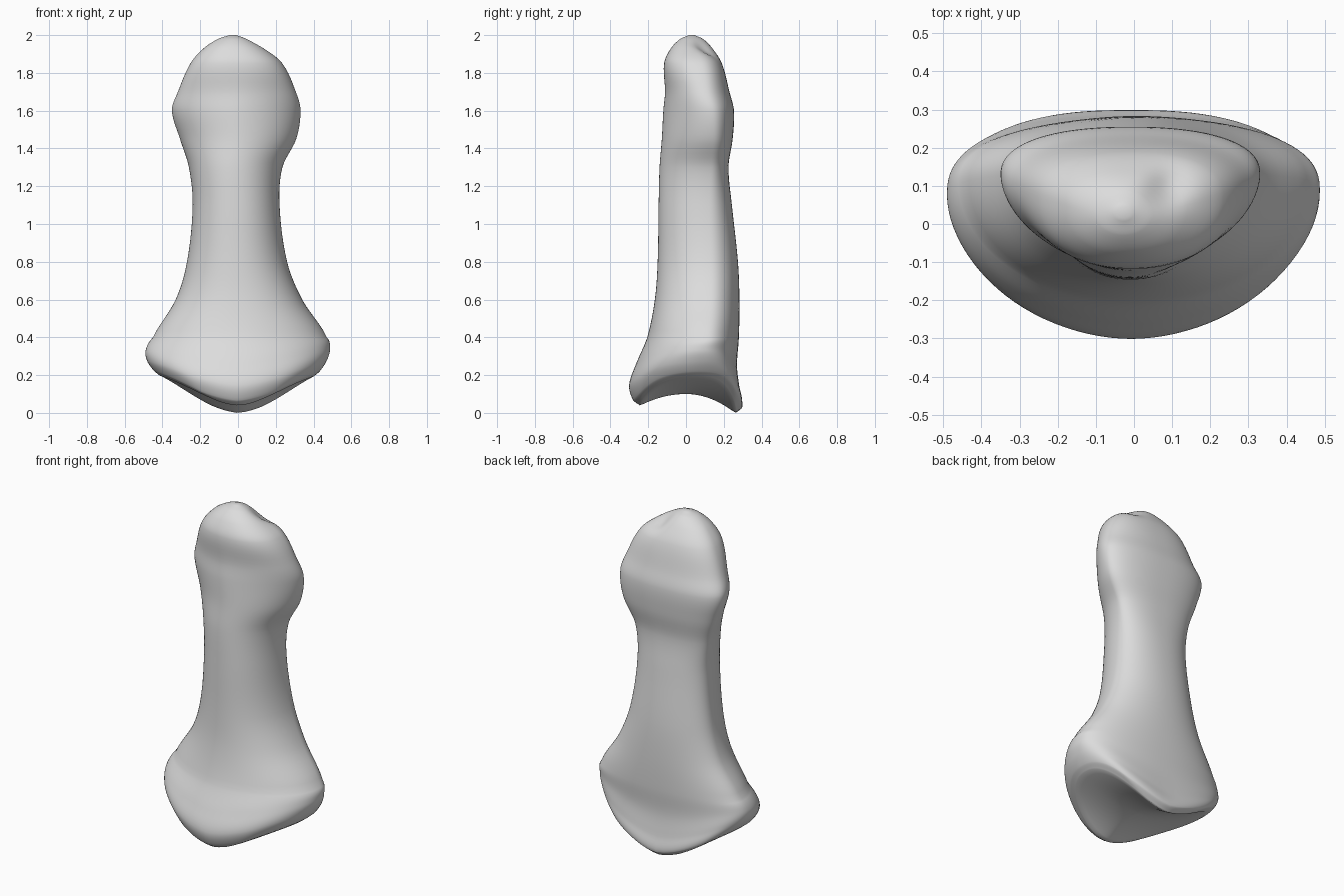
import bpy, bmesh, math

if "Cube" in bpy.data.objects:
    bpy.data.objects.remove(bpy.data.objects["Cube"])

# Bone sections: height, left, right, front, back, y of widest point, front and back roundness
ROWS = [
    (0.00, -.415, .400, -.245, .265, .06, 1.9, 2.4),
    (0.03, -.447, .432, -.280, .298, .06, 1.9, 2.5),
    (0.12, -.482, .468, -.301, .284, .07, 1.9, 2.6),
    (0.25, -.488, .487, -.262, .270, .08, 1.9, 2.5),
    (0.40, -.450, .470, -.205, .280, .11, 2.0, 2.2),
    (0.60, -.330, .340, -.165, .283, .13, 2.1, 2.1),
    (0.80, -.270, .260, -.150, .275, .13, 2.1, 2.1),
    (1.10, -.240, .220, -.145, .243, .12, 2.1, 2.2),
    (1.30, -.260, .235, -.140, .225, .13, 2.0, 2.3),
    (1.45, -.307, .308, -.128, .247, .14, 1.85, 2.3),
    (1.60, -.350, .331, -.120, .254, .13, 1.8, 2.3),
    (1.70, -.318, .306, -.111, .230, .10, 1.9, 2.3),
    (1.85, -.252, .235, -.116, .190, .07, 2.2, 2.4),
    (1.93, -.182, .140, -.080, .140, .05, 2.2, 2.2),
    (1.98, -.105, .050, -.030, .090, .03, 2.0, 2.0),
    (2.00, -.045, -.010, .015, .045, .03, 2.0, 2.0),
]
SIDES = 96
STEPS = 6
BASE_TOP = 0.4


def slope(i, c):
    a, b = ROWS[max(i - 1, 0)], ROWS[min(i + 1, len(ROWS) - 1)]
    return (b[c] - a[c]) / (b[0] - a[0])


def section(i, u):
    """Smoothly interpolated section between rows i and i+1."""
    p, q = ROWS[i], ROWS[i + 1]
    h = q[0] - p[0]
    out = [p[0] + u * h]
    for c in range(1, 8):
        out.append((2*u**3 - 3*u*u + 1) * p[c] + (u**3 - 2*u*u + u) * h * slope(i, c)
                   + (3*u*u - 2*u**3) * q[c] + (u**3 - u*u) * h * slope(i + 1, c))
    return out


def socket_height(x, y):
    """Hollow joint surface under the base: front and back lips, levelling out at the sides."""
    if y < 0:
        g = 0.1 - 0.06 * min(1, (y / 0.24) ** 2)
    else:
        g = 0.1 - 0.1 * min(1, (y / 0.26) ** 2)
    w = (abs(x) / 0.42) ** 1.5
    return g + (0.2 - g) * w


def ring_points(s):
    t, xl, xr, yf, yb, yw, nf, nb = s
    cx, a = (xl + xr) / 2, (xr - xl) / 2
    pts = []
    for k in range(SIDES):
        ang = 2 * math.pi * k / SIDES
        c, sn = math.cos(ang), math.sin(ang)
        n, d = (nb, yb - yw) if sn >= 0 else (nf, yw - yf)
        x = cx + a * math.copysign(abs(c) ** (2 / n), c)
        y = yw + d * math.copysign(abs(sn) ** (2 / n), sn)
        z = t
        if t < BASE_TOP:
            zb = socket_height(x, y)
            z = zb + t / BASE_TOP * (BASE_TOP - zb)
        # small notch beside the tip
        z -= 0.03 * math.exp(-((x - .09)**2 + (y - .1)**2) / .003) * max(0, min(1, (t - 1.75) / .1))
        pts.append((x, y, z))
    return pts


bm = bmesh.new()
rings = []

# Joint socket: rim shrunk towards the middle
rim = ring_points(ROWS[0])
MID = (0.0, 0.03)
for f in [j / 12 for j in range(1, 12)]:
    ring = []
    for x, y, z in rim:
        px, py = MID[0] + (x - MID[0]) * f, MID[1] + (y - MID[1]) * f
        ring.append(bm.verts.new((px, py, socket_height(px, py))))
    rings.append(ring)

# Base, shaft and head
for i in range(len(ROWS) - 1):
    for j in range(STEPS):
        rings.append([bm.verts.new(p) for p in ring_points(section(i, j / STEPS))])
rings.append([bm.verts.new(p) for p in ring_points(ROWS[-1])])

for a, b in zip(rings, rings[1:]):
    for k in range(SIDES):
        m = (k + 1) % SIDES
        bm.faces.new((a[k], a[m], b[m], b[k]))
centre = bm.verts.new((*MID, socket_height(*MID)))
for k in range(SIDES):
    bm.faces.new((centre, rings[0][(k + 1) % SIDES], rings[0][k]))
bm.faces.new(rings[-1])
bmesh.ops.recalc_face_normals(bm, faces=bm.faces)
for f in bm.faces:
    f.smooth = True

mesh = bpy.data.meshes.new("finger_bone")
bm.to_mesh(mesh)
bm.free()
mat = bpy.data.materials.new("bone_grey")
mat.diffuse_color = (0.72, 0.72, 0.72, 1)
mat.use_nodes = True
mat.node_tree.nodes["Principled BSDF"].inputs["Base Color"].default_value = mat.diffuse_color
mesh.materials.append(mat)
bone = bpy.data.objects.new("finger_bone", mesh)
bpy.context.collection.objects.link(bone)
